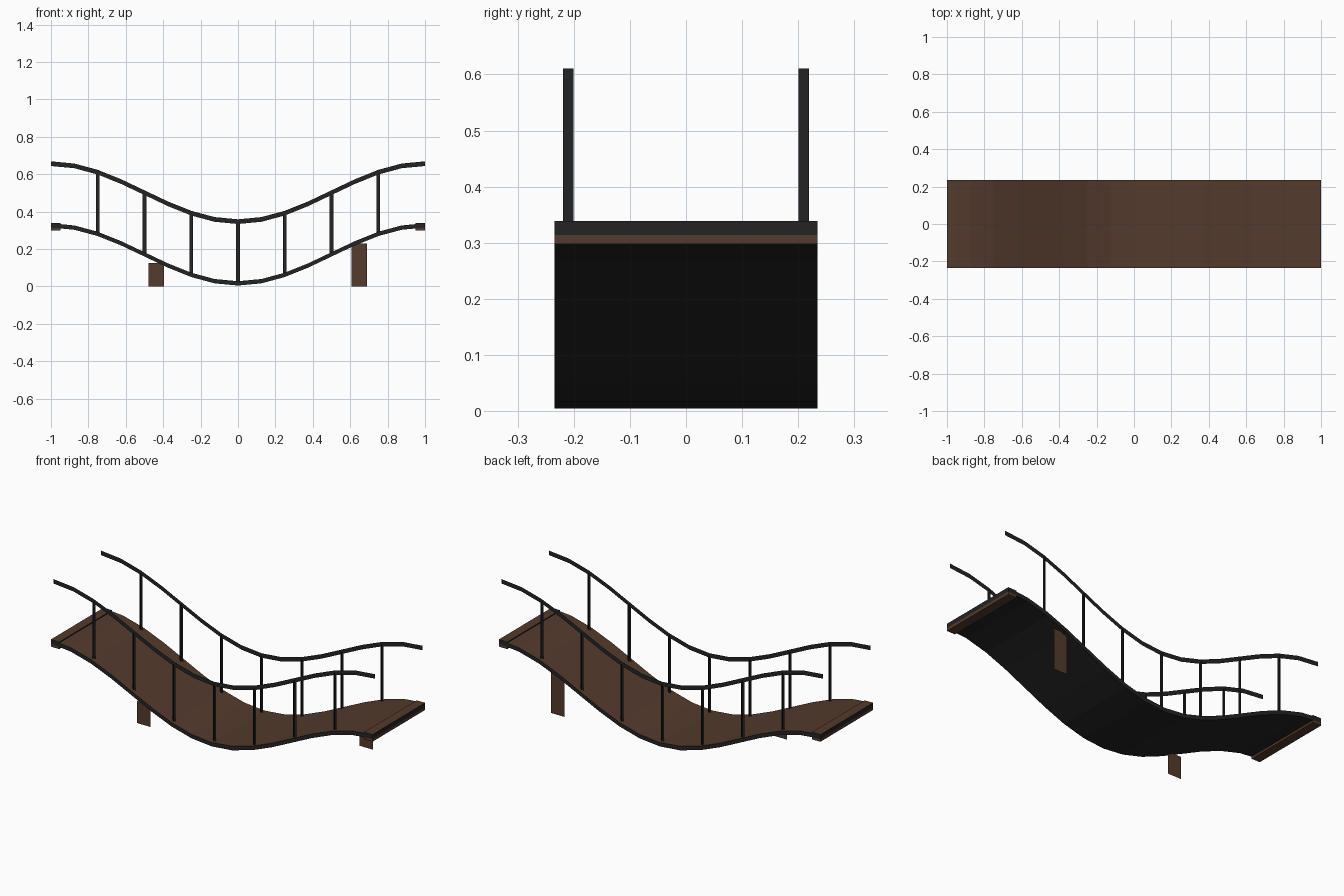
import bpy, bmesh, math

if "Cube" in bpy.data.objects:
    bpy.data.objects.remove(bpy.data.objects["Cube"])


def material(name, rgb):
    m = bpy.data.materials.new(name)
    m.diffuse_color = (*rgb, 1)
    m.use_nodes = True
    m.node_tree.nodes["Principled BSDF"].inputs["Base Color"].default_value = m.diffuse_color
    return m


WOOD = material("brown wood", (0.088, 0.043, 0.026))
IRON = material("black iron", (0.017, 0.017, 0.017))

N = 16                                   # segments along the bridge
XS = [-1 + 2 * i / N for i in range(N + 1)]
HALF_W, RAIL_Y, RAIL_H = 0.234, 0.21, 0.33


def sag(x):
    """Height of the middle of the deck at x."""
    return 0.171 - 0.155 * math.cos(math.pi * x)


def build(name, quads, mats, rule=None):
    me = bpy.data.meshes.new(name)
    bm = bmesh.new()
    for q in quads:
        bm.faces.new([bm.verts.new(p) for p in q])
    bmesh.ops.remove_doubles(bm, verts=bm.verts, dist=1e-5)
    bm.normal_update()
    if rule:
        for f in bm.faces:
            f.material_index = rule(f)
    bm.to_mesh(me)
    bm.free()
    for m in mats:
        me.materials.append(m)
    ob = bpy.data.objects.new(name, me)
    bpy.context.collection.objects.link(ob)
    return ob


def box(x0, x1, y0, y1, z0, z1):
    a, b, c, d = (x0, y0), (x1, y0), (x1, y1), (x0, y1)
    lo = [(*p, z0) for p in (a, b, c, d)]
    hi = [(*p, z1) for p in (a, b, c, d)]
    sides = [[lo[i], lo[(i + 1) % 4], hi[(i + 1) % 4], hi[i]] for i in range(4)]
    return sides + [lo[::-1], hi]


def wood_on_top(f):
    return 0 if f.normal.z > 0.5 else 1


# Sagging deck: wooden walkway on top, iron edges and underside
T = 0.0115
ring = [[(x, -HALF_W, sag(x) - T), (x, HALF_W, sag(x) - T),
         (x, HALF_W, sag(x) + T), (x, -HALF_W, sag(x) + T)] for x in XS]
quads = [[a[k], a[(k + 1) % 4], b[(k + 1) % 4], b[k]]
         for a, b in zip(ring, ring[1:]) for k in range(4)]
quads += [ring[0], ring[-1][::-1]]
deck = build("deck", quads, [WOOD, IRON])
bm = bmesh.new()
bm.from_mesh(deck.data)
bmesh.ops.recalc_face_normals(bm, faces=bm.faces)
for f in bm.faces:
    f.material_index = wood_on_top(f)
bm.to_mesh(deck.data)
bm.free()

# End plates and the wooden beams below them
for side, s in (("left", -1), ("right", 1)):
    x0, x1 = sorted((s * 0.948, s * 1.0))
    build(side + "_end_plate", box(x0, x1, -HALF_W, HALF_W, 0.314, 0.3385),
          [WOOD, IRON], wood_on_top)
    build(side + "_end_beam", box(x0, x1, -HALF_W, HALF_W, 0.298, 0.314), [WOOD])

# Flat handrail ribbons and crossed-strip posts
H, W = 0.0125, 0.0095
for side, y in (("front", -RAIL_Y), ("back", RAIL_Y)):
    rail = [[(a, y, sag(a) + RAIL_H - H), (b, y, sag(b) + RAIL_H - H),
             (b, y, sag(b) + RAIL_H + H), (a, y, sag(a) + RAIL_H + H)]
            for a, b in zip(XS, XS[1:])]
    build(side + "_handrail", rail, [IRON])
    posts = []
    for i in range(-3, 4):
        x = i * 0.25
        z0, z1 = sag(x), sag(x) + RAIL_H
        for dx, dy in ((W, 0), (0, W)):
            posts.append([(x - dx, y - dy, z0), (x + dx, y + dy, z0),
                          (x + dx, y + dy, z1), (x - dx, y - dy, z1)])
    build(side + "_posts", posts, [IRON])

# Two flat wooden support boards on opposite sides
for name, x0, x1, y, h in (("front_left_support", -0.478, -0.396, -0.213, 0.125),
                           ("back_right_support", 0.608, 0.69, 0.213, 0.23)):
    build(name, [[(x0, y, 0), (x1, y, 0), (x1, y, h), (x0, y, h)]], [WOOD])
